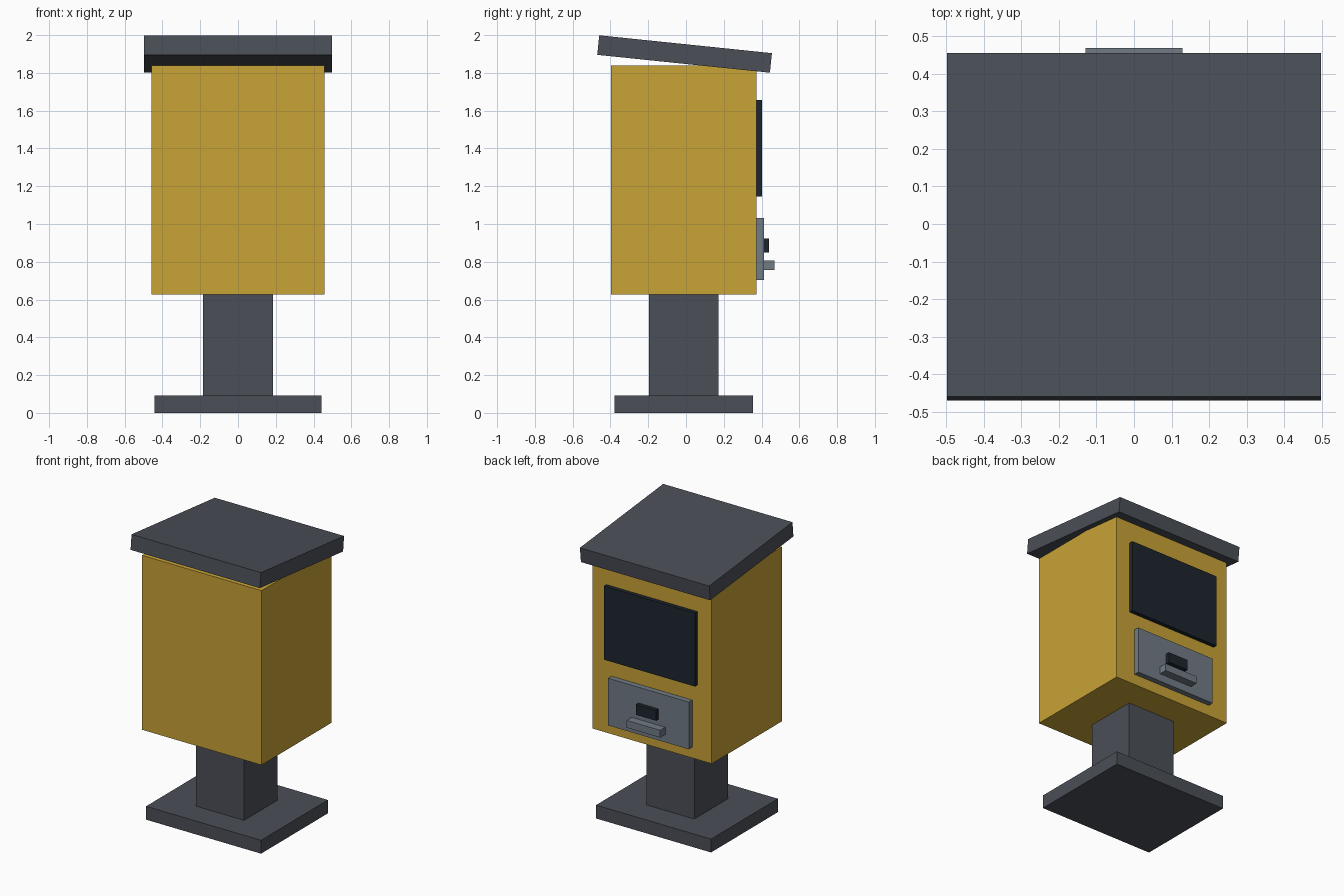
import bpy
import math

cube = bpy.data.objects.get("Cube")
if cube:
    bpy.data.objects.remove(cube, do_unlink=True)


def material(name, colour):
    mat = bpy.data.materials.new(name)
    mat.use_nodes = True
    mat.diffuse_color = (*colour, 1)
    shader = next(n for n in mat.node_tree.nodes if n.type == "BSDF_PRINCIPLED")
    shader.inputs["Base Color"].default_value = (*colour, 1)
    return mat


yellow = material("mustard_yellow", (0.58, 0.366, 0.037))
slate = material("slate_grey", (0.07, 0.078, 0.095))
steel = material("steel_grey", (0.165, 0.198, 0.235))
glass = material("dark_glass", (0.0116, 0.0185, 0.026))


def box(name, mat, width, y, z, tilt=0):
    """Box centred on x, spanning the (low, high) ranges y and z."""
    bpy.ops.mesh.primitive_cube_add(
        size=1,
        location=(0, sum(y) / 2, sum(z) / 2),
        rotation=(math.radians(tilt), 0, 0))
    part = bpy.context.object
    part.name = name
    part.scale = (width, y[1] - y[0], z[1] - z[0])
    part.data.materials.append(mat)
    return part


# Stand
box("base_plate", slate, 0.884, (-0.378, 0.356), (0, 0.093))
box("post", slate, 0.368, (-0.196, 0.172), (0.093, 0.628))

# Cabinet and sloping roof
box("cabinet", yellow, 0.918, (-0.398, 0.374), (0.628, 1.84))
box("roof", slate, 0.994, (-0.467, 0.452), (1.848, 1.952), tilt=-5.9)

# Display and payment panel on the back face
box("screen", glass, 0.70, (0.374, 0.402), (1.146, 1.657))
box("control_panel", steel, 0.62, (0.374, 0.412), (0.703, 1.031))
box("card_slot", glass, 0.155, (0.412, 0.44), (0.85, 0.922))
box("tray", steel, 0.258, (0.412, 0.468), (0.757, 0.808))
